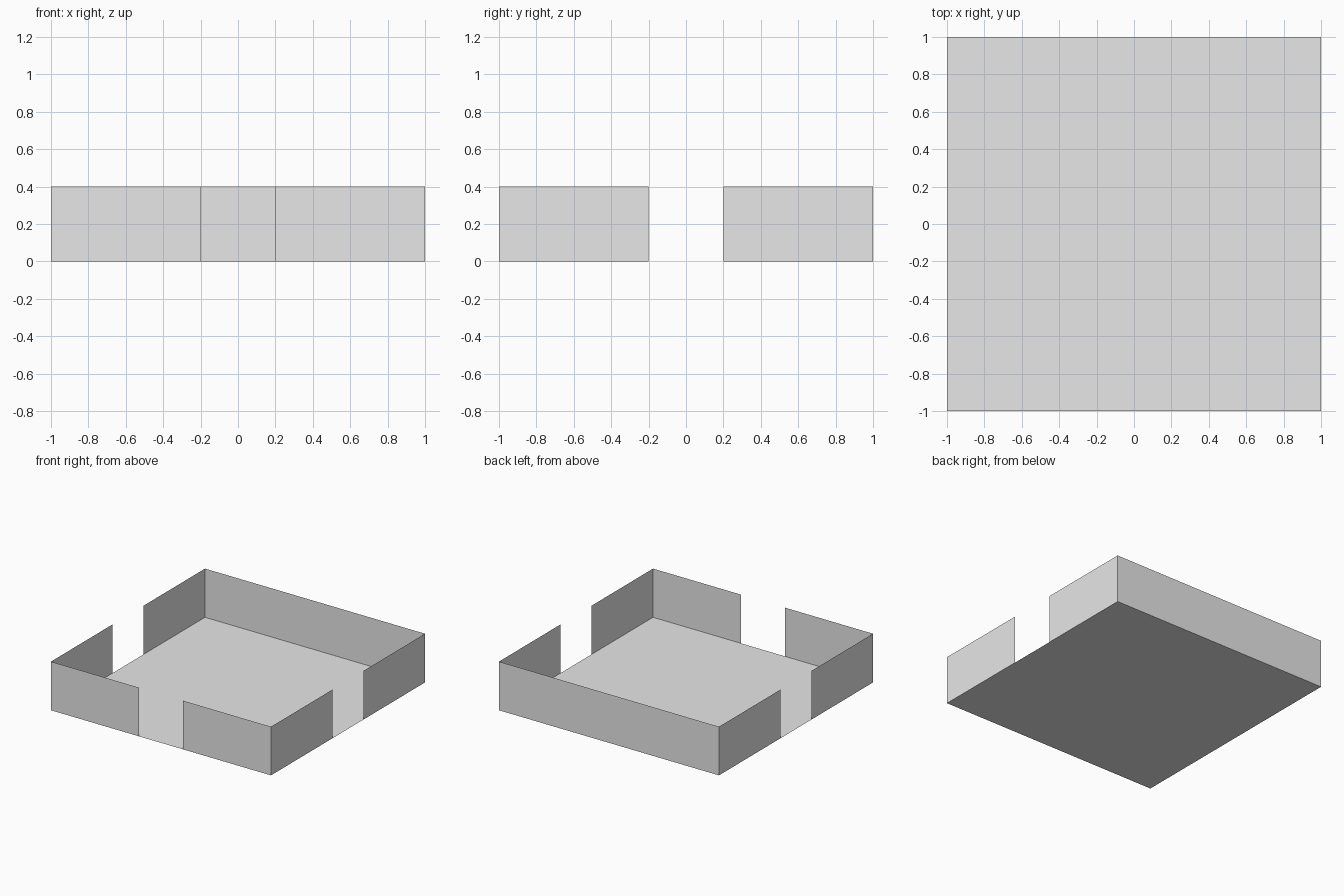
import bpy
import math
from mathutils import Matrix

if "Cube" in bpy.data.objects:
    bpy.data.objects.remove(bpy.data.objects["Cube"])

HALF, HEIGHT, GAP = 1.0, 0.4, 0.2   # half width, wall height, half doorway

grey = bpy.data.materials.new("light_grey")
grey.diffuse_color = (0.8, 0.8, 0.8, 1)
grey.use_nodes = True
grey.node_tree.nodes["Principled BSDF"].inputs["Base Color"].default_value = grey.diffuse_color


def sheet(name, corners, turn=0):
    """Thin single-face panel, turned about the vertical axis."""
    mesh = bpy.data.meshes.new(name)
    mesh.from_pydata(corners, [], [tuple(range(len(corners)))])
    mesh.transform(Matrix.Rotation(math.radians(turn), 4, 'Z'))
    mesh.materials.append(grey)
    obj = bpy.data.objects.new(name, mesh)
    bpy.context.collection.objects.link(obj)


def wall(name, x0, x1, turn):
    """Upright panel on the front edge, then turned to its side."""
    sheet(name, [(x0, -HALF, 0), (x1, -HALF, 0),
                 (x1, -HALF, HEIGHT), (x0, -HALF, HEIGHT)], turn)


# Floor
sheet("floor", [(-HALF, -HALF, 0), (HALF, -HALF, 0),
                (HALF, HALF, 0), (-HALF, HALF, 0)])

# Three sides with a central doorway
for side, turn in (("front", 0), ("right", 90), ("left", 270)):
    wall(side + "_wall_a", -HALF, -GAP, turn)
    wall(side + "_wall_b", GAP, HALF, turn)

# Solid back side
wall("back_wall", -HALF, HALF, 180)
